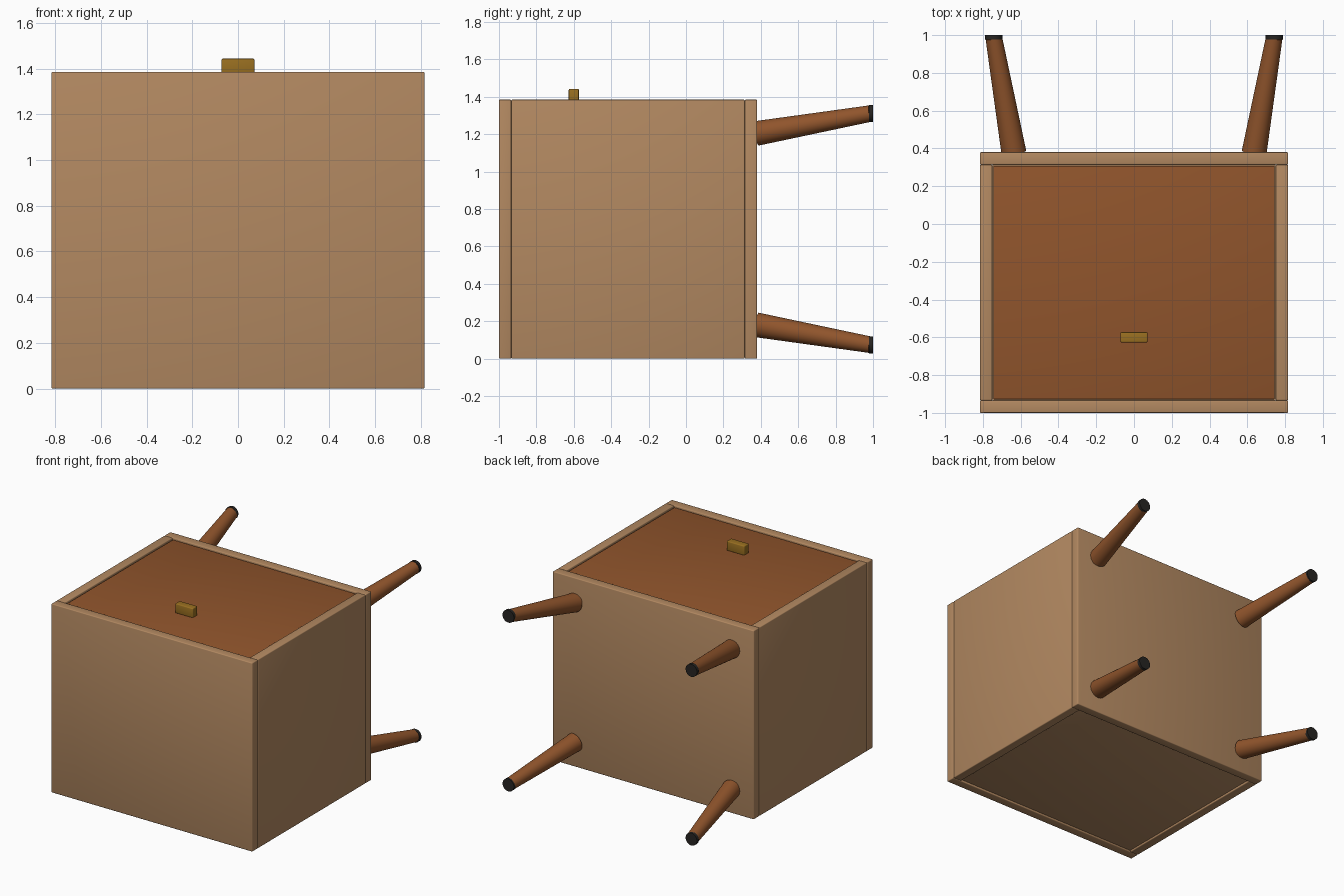
import bpy, bmesh
from mathutils import Vector, Matrix

if "Cube" in bpy.data.objects:
    bpy.data.objects.remove(bpy.data.objects["Cube"])


def material(name, rgb):
    m = bpy.data.materials.new(name)
    m.diffuse_color = (*rgb, 1)
    m.use_nodes = True
    m.node_tree.nodes["Principled BSDF"].inputs["Base Color"].default_value = m.diffuse_color
    return m


OAK = material("oak", (0.45, 0.25, 0.12))
WALNUT = material("walnut", (0.28, 0.09, 0.025))
BRASS = material("brass", (0.32, 0.16, 0.015))
RUBBER = material("rubber", (0.02, 0.018, 0.016))


def finish(name, bm, mat):
    me = bpy.data.meshes.new(name)
    bm.to_mesh(me)
    bm.free()
    me.materials.append(mat)
    ob = bpy.data.objects.new(name, me)
    bpy.context.collection.objects.link(ob)
    bpy.ops.object.select_all(action='DESELECT')
    ob.select_set(True)
    bpy.context.view_layer.objects.active = ob
    bpy.ops.object.shade_smooth_by_angle(angle=0.6)
    return ob


def box(name, lo, hi, mat, bevel=0.006):
    lo, hi = Vector(lo), Vector(hi)
    bm = bmesh.new()
    bmesh.ops.create_cube(bm, size=1)
    bmesh.ops.scale(bm, vec=hi - lo, verts=bm.verts)
    bmesh.ops.translate(bm, vec=(lo + hi) / 2, verts=bm.verts)
    bmesh.ops.bevel(bm, geom=bm.edges[:], offset=bevel, segments=3,
                    profile=0.5, affect='EDGES')
    return finish(name, bm, mat)


def cone(name, a, b, r1, r2, mat):
    a, b = Vector(a), Vector(b)
    bm = bmesh.new()
    rot = (b - a).to_track_quat('Z', 'Y').to_matrix().to_4x4()
    bmesh.ops.create_cone(bm, cap_ends=True, segments=32, radius1=r1, radius2=r2,
                          depth=(b - a).length,
                          matrix=Matrix.Translation((a + b) / 2) @ rot)
    return finish(name, bm, mat)


W, D, T = 0.816, 1.385, 0.066      # half width, cabinet depth, board thickness
Y0, Y1 = -1.0, 0.38                # cabinet lies on its back, top board at -y

# Carcass boards
box("top_board", (-W, Y0, 0), (W, Y0 + T, D), OAK)
box("bottom_board", (-W, Y1 - T, 0), (W, Y1, D), OAK)
for side, s in (("left", -1), ("right", 1)):
    x = sorted((s * W, s * (W - T)))
    box(side + "_side_board", (x[0], Y0 + T, 0), (x[1], Y1 - T, D), OAK)

# Recessed back panel
box("back_panel", (-W + T, Y0 + T, 0.012), (W - T, Y1 - T, 0.045), OAK, 0.002)

# Inset door with its pull
g = T + 0.006
box("door", (-W + g, Y0 + g, D - 0.06), (W - g, Y1 - g, D - 0.01), WALNUT, 0.004)
box("door_pull", (-0.072, -0.627, D - 0.012), (0.072, -0.573, 1.443), BRASS, 0.006)

# Splayed tapered legs with rubber feet
for side, s in (("left", -1), ("right", 1)):
    for end, t in (("back", -1), ("front", 1)):
        zc = D / 2
        cone(f"{end}_{side}_leg", (s * 0.636, 0.378, zc + t * 0.512),
             (s * 0.742, 0.985, zc + t * 0.618), 0.066, 0.044, WALNUT)
        cone(f"{end}_{side}_foot", (s * 0.743, 0.978, zc + t * 0.619),
             (s * 0.743, 1.0, zc + t * 0.619), 0.046, 0.046, RUBBER)
